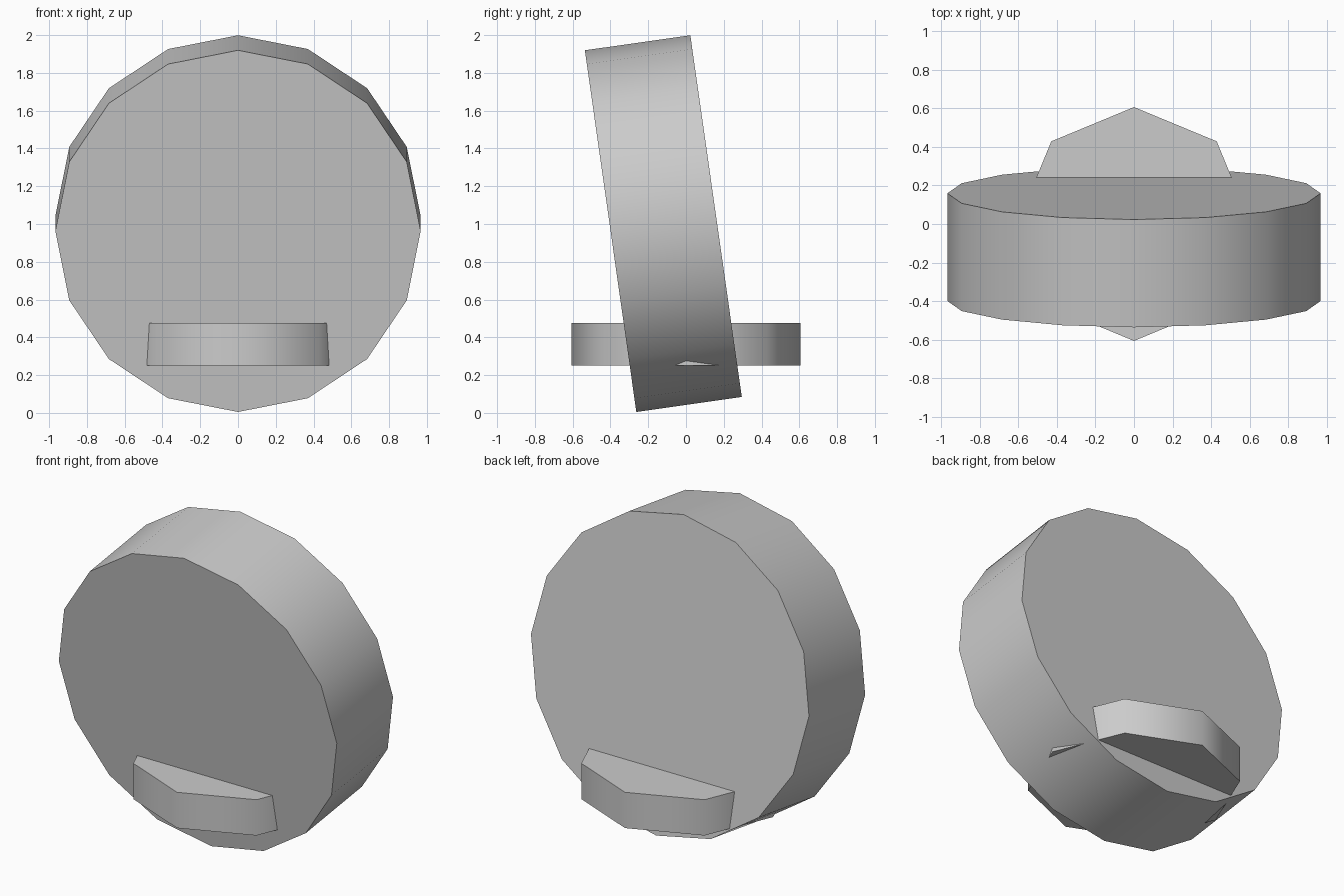
import bpy
import math

cube = bpy.data.objects.get("Cube")
if cube:
    bpy.data.objects.remove(cube, do_unlink=True)

grey = bpy.data.materials.new("light_grey")
grey.use_nodes = True
colour = (0.6, 0.6, 0.6, 1)
grey.diffuse_color = colour
grey.node_tree.nodes["Principled BSDF"].inputs["Base Color"].default_value = colour


def drum(name, sides, radius, depth, location, tilt=0):
    """Low-sided cylinder with a smooth rim and sharp flat caps."""
    bpy.ops.mesh.primitive_cylinder_add(
        vertices=sides, radius=radius, depth=depth,
        location=location, rotation=(tilt, 0, 0))
    obj = bpy.context.object
    obj.name = name
    obj.data.materials.append(grey)
    bpy.ops.object.shade_smooth_by_angle(angle=math.radians(60))
    return obj


# Upright disc, leaning forward at the top
drum("tilted_disc", 16, 0.967, 0.564, (0, -0.12, 1.002), math.radians(-90 + 8.1 + 180))

# Horizontal octagonal foot passing through the disc
drum("octagonal_foot", 8, 0.606, 0.225, (0, 0, 0.3625))
